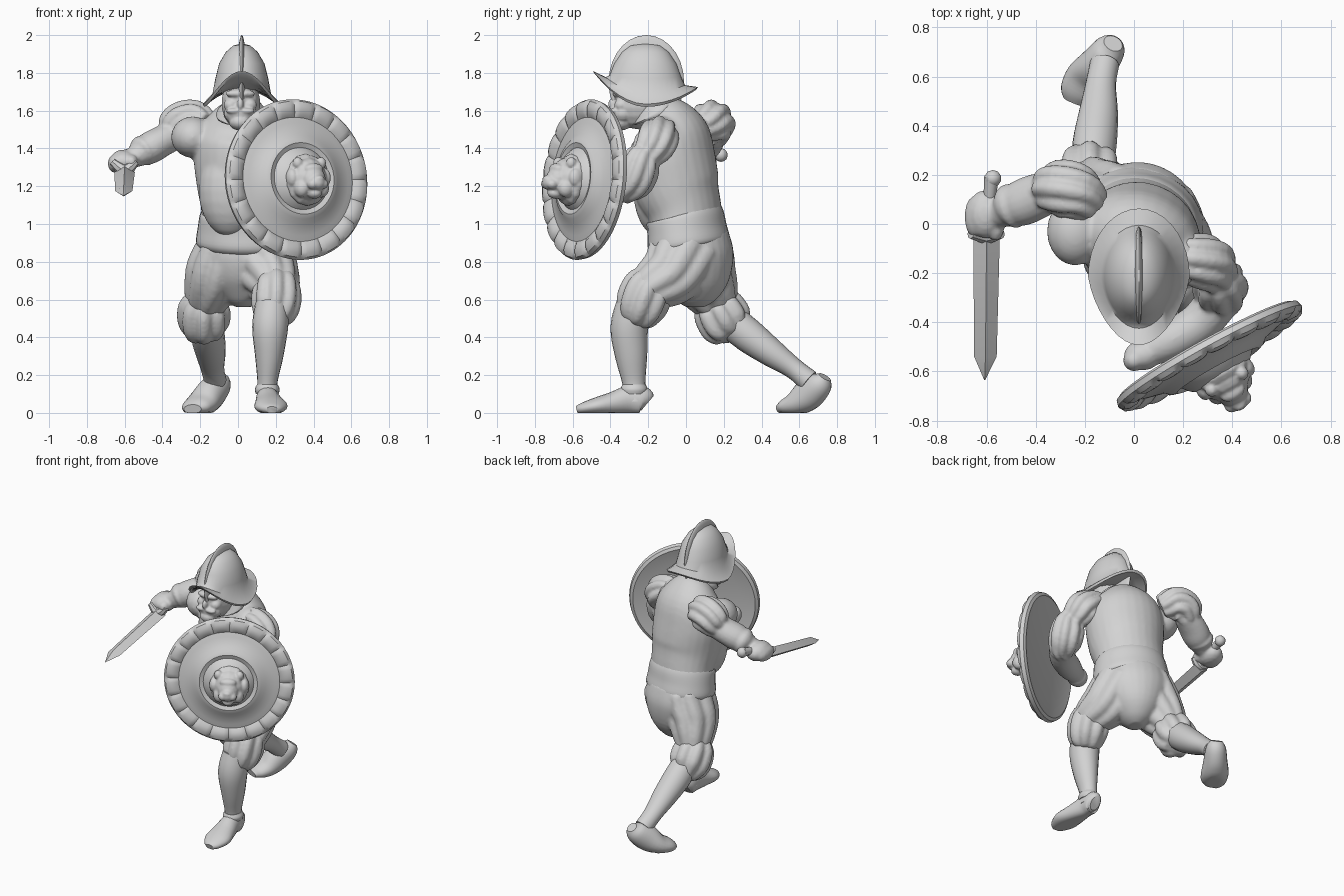
import bpy, bmesh, math
from mathutils import Vector, Matrix

grey = bpy.data.materials.new("plain_grey")
grey.diffuse_color = (0.65, 0.65, 0.65, 1)


def finish(name, bm, angle=40):
    bmesh.ops.recalc_face_normals(bm, faces=bm.faces[:])
    me = bpy.data.meshes.new(name)
    bm.to_mesh(me)
    bm.free()
    me.materials.append(grey)
    ob = bpy.data.objects.new(name, me)
    bpy.context.collection.objects.link(ob)
    bpy.ops.object.select_all(action='DESELECT')
    ob.select_set(True)
    bpy.context.view_layer.objects.active = ob
    bpy.ops.object.shade_smooth_by_angle(angle=math.radians(angle))
    return ob


def fuse(name, obs, voxel=0.012, smooth=3):
    """Join overlapping pieces into one softly blended surface."""
    bpy.ops.object.select_all(action='DESELECT')
    for o in obs:
        o.select_set(True)
    bpy.context.view_layer.objects.active = obs[0]
    if len(obs) > 1:
        bpy.ops.object.join()
    obs[0].name = name
    rm = obs[0].modifiers.new("blend", 'REMESH')
    rm.mode, rm.voxel_size, rm.use_smooth_shade = 'VOXEL', voxel, True
    sm = obs[0].modifiers.new("soften", 'SMOOTH')
    sm.factor, sm.iterations = 0.5, smooth


def skin(bm, rings):
    """Bridge equal-length rings and cap both ends."""
    vs = [[bm.verts.new(p) for p in r] for r in rings]
    n = len(vs[0])
    for a, b in zip(vs, vs[1:]):
        for i in range(n):
            j = (i + 1) % n
            bm.faces.new((a[i], a[j], b[j], b[i]))
    bm.faces.new(vs[0][::-1])
    bm.faces.new(vs[-1])


def spline(a, b, c, d, t):
    return 0.5 * (2*b + (c-a)*t + (2*a-5*b+4*c-d)*t*t + (3*b-a-3*c+d)*t**3)


def loft(name, secs, side=(1, 0, 0), n=20, lobes=0, amp=0.1, steps=4, floor=None):
    """Tube through sections (x, y, z, half width, half depth)."""
    S = [Vector(s) for s in secs]
    P = [S[0]] + S + [S[-1]]
    path = []
    for k in range(len(S) - 1):
        path += [spline(*P[k:k+4], i / steps) for i in range(steps)]
    path.append(S[-1])
    C = [Vector(p[:3]) for p in path]
    rings = []
    for k, p in enumerate(path):
        t = (C[min(k+1, len(C)-1)] - C[max(k-1, 0)]).normalized()
        u = Vector(side)
        u = (u - t * u.dot(t)).normalized()
        v = t.cross(u)
        ring = []
        for i in range(n):
            a = 2 * math.pi * i / n
            m = 1 + amp * (abs(math.cos(lobes * a / 2)) - 0.6) if lobes else 1
            q = C[k] + u * p[3] * m * math.cos(a) + v * p[4] * m * math.sin(a)
            if floor is not None:
                q.z = max(q.z, floor)
            ring.append(q)
        rings.append(ring)
    bm = bmesh.new()
    skin(bm, rings)
    return finish(name, bm)


def blobs(name, items, matrix=Matrix(), seg=14):
    """Ellipsoids (centre, radii) in one mesh."""
    bm = bmesh.new()
    for c, r in items:
        m = matrix @ Matrix.Translation(c) @ Matrix.Diagonal((*r, 1))
        bmesh.ops.create_uvsphere(bm, u_segments=seg, v_segments=seg // 2 + 2, radius=1, matrix=m)
    return finish(name, bm)


# Breastplate, flared waist and collar, twisted so the left shoulder leads
TW = (0.93, -0.36, 0)
chest = loft("chest", [(.03, .01, .97, .235, .185), (.03, -.01, 1.08, .23, .195), (.025, -.05, 1.2, .245, .225),
     (.02, -.07, 1.35, .26, .22), (.02, -.08, 1.47, .245, .2), (.02, -.11, 1.55, .18, .15),
     (.02, -.16, 1.61, .09, .09)], TW, 28)
bulges = blobs("bulges", [((-.04, -.14, 1.18), (.17, .14, .25)), ((-.24, -.03, 1.46), (.115, .14, .11)),
                          ((.19, -.14, 1.45), (.1, .12, .12))], seg=20)
fuse("breastplate", [chest, bulges], smooth=6)
loft("waist_flare", [(.03, .02, .87, .235, .19), (.03, .015, .9, .258, .212), (.03, .005, .97, .25, .205),
     (.03, -.005, 1.04, .238, .2), (.03, -.01, 1.06, .225, .18)], TW, 28)
loft("collar", [(.02, -.16, 1.56, .13, .13), (.02, -.17, 1.585, .135, .135), (.02, -.2, 1.63, .09, .1)], TW)

# Breeches and legs
seat = loft("seat", [(.03, .03, .95, .22, .19), (.03, .04, .83, .235, .21), (.03, .05, .7, .18, .18),
                     (.03, .05, .6, .1, .11), (.03, .05, .56, .04, .05)], TW, 28)
thigh_l = loft("thigh_l", [(.12, .02, .9, .15, .18), (.16, -.07, .75, .155, .17), (.2, -.18, .67, .125, .13),
     (.2, -.25, .62, .09, .09)], n=32, lobes=8, amp=.14)
thigh_r = loft("thigh_r", [(-.06, .05, .9, .14, .18), (-.11, .08, .75, .16, .18), (-.155, .14, .63, .13, .145),
     (-.18, .19, .55, .09, .1)], n=32, lobes=8, amp=.14)
fuse("breeches", [seat, thigh_l, thigh_r], smooth=4)
fuse("left_knee_puff", [loft("puff", [(.2, -.16, .71, .085, .09), (.205, -.2, .66, .12, .13), (.2, -.235, .57, .124, .132),
     (.185, -.26, .5, .1, .1), (.18, -.27, .475, .07, .07)], n=32, lobes=8, amp=.18)], smooth=2)
fuse("right_knee_puff", [loft("puff", [(-.17, .13, .62, .09, .09), (-.18, .165, .56, .13, .13), (-.18, .215, .475, .13, .137),
     (-.175, .255, .42, .095, .1), (-.17, .265, .4, .06, .07)], n=32, lobes=8, amp=.18)], smooth=2)
loft("left_shin", [(.18, -.27, .57, .09, .1), (.17, -.3, .45, .095, .1), (.165, -.29, .3, .075, .085),
     (.155, -.275, .15, .052, .06), (.155, -.27, .06, .06, .06)])
loft("right_shin", [(-.17, .22, .5, .085, .09), (-.16, .33, .41, .09, .09), (-.145, .45, .32, .08, .075),
     (-.135, .57, .235, .062, .056), (-.12, .65, .17, .06, .06)])
loft("left_shoe", [(.155, -.205, .05, .035, .05), (.155, -.23, .065, .055, .075), (.155, -.3, .07, .06, .075),
     (.165, -.39, .05, .075, .06), (.175, -.48, .035, .088, .045), (.18, -.55, .022, .06, .03),
     (.18, -.578, .015, .03, .02)], floor=0)
loft("right_shoe", [(-.085, .735, .19, .04, .035), (-.1, .71, .155, .065, .07), (-.145, .65, .1, .078, .085),
     (-.19, .59, .05, .09, .065), (-.225, .53, .03, .08, .045), (-.24, .495, .02, .05, .025)],
     (.85, -.5, 0), floor=0)
loft("left_ankle_cuff", [(.155, -.275, .1, .06, .065), (.155, -.275, .125, .066, .072), (.155, -.275, .15, .055, .062)])

# Sword arm
puff = loft("puff", [(-.17, .07, 1.51, .08, .08), (-.23, .125, 1.54, .11, .11), (-.3, .145, 1.525, .112, .114),
     (-.35, .14, 1.48, .09, .095), (-.375, .135, 1.46, .06, .07)], (0, 1, 0), 32, 8, .18)
fore = loft("fore", [(-.32, .14, 1.48, .08, .08), (-.4, .11, 1.44, .094, .082), (-.47, .08, 1.4, .092, .084),
     (-.54, .05, 1.36, .064, .06), (-.6, .04, 1.33, .05, .045)], (0, 1, 0))
cuff = loft("cuff", [(-.47, .08, 1.4, .08, .07), (-.505, .07, 1.385, .094, .084), (-.535, .055, 1.365, .06, .06)], (0, 1, 0))
hand = blobs("hand", [((-.605, .04, 1.33), (.077, .1, .064)), ((-.565, -.01, 1.33), (.038, .06, .04)),
                      ((-.65, .03, 1.32), (.04, .085, .05))])
fuse("right_arm", [puff, fore, cuff, hand], .01, 2)
# Sword
loft("sword_grip", [(-.58, .19, 1.37, .03, .03), (-.59, .08, 1.34, .025, .025), (-.6, -.05, 1.29, .03, .03)], n=10)
blobs("sword_pommel", [((-.575, .185, 1.365), (.036, .036, .036))], seg=10)
loft("sword_guard", [(-.665, -.04, 1.33, .02, .02), (-.6, -.045, 1.285, .035, .035), (-.54, -.04, 1.33, .02, .02)], (0, 1, 0), 8)
loft("sword_blade", [(-.6, -.04, 1.275, .054, .036), (-.605, -.54, 1.175, .046, .03), (-.608, -.635, 1.15, .002, .002)],
     n=4, steps=1)

# Shield arm
puff = loft("puff", [(.17, -.12, 1.45, .08, .08), (.23, -.14, 1.47, .1, .1), (.3, -.16, 1.43, .11, .11),
     (.335, -.2, 1.37, .09, .09), (.345, -.22, 1.34, .06, .06)], (0, 1, 0), 32, 8, .18)
elbow = loft("elbow", [(.34, -.2, 1.38, .07, .07), (.352, -.235, 1.33, .1, .102), (.35, -.275, 1.24, .107, .107),
     (.335, -.33, 1.19, .085, .085), (.32, -.36, 1.18, .06, .06)], (0, 1, 0), 32, 8, .18)
fore = loft("fore", [(.35, -.3, 1.21, .085, .09), (.27, -.4, 1.19, .08, .085), (.15, -.475, 1.19, .08, .08),
     (.06, -.52, 1.19, .06, .06)], (0, 0, 1))
hand = blobs("hand", [((.035, -.535, 1.19), (.077, .062, .07)), ((.0, -.555, 1.2), (.045, .045, .06))])
fuse("left_arm", [puff, elbow, fore, hand], .01, 2)

# Shield: turned disc, pillowed rim and boss
SH = Matrix.Translation((.31, -.54, 1.235)) @ Vector((.48, -.87, .1)).to_track_quat('Z', 'Y').to_matrix().to_4x4()
prof = [(.01, 0), (.3, -.012), (.4, -.035), (.42, -.025), (.427, 0), (.415, .018), (.39, .028), (.355, .026),
        (.33, .012), (.3, .02), (.24, .036), (.215, .058), (.19, .066), (.165, .056), (.14, .085), (.1, .11), (.01, .13)]
bm = bmesh.new()
skin(bm, [[SH @ Vector((r * math.cos(a), r * math.sin(a), h + (.014 * (abs(math.sin(10 * a)) ** .4 - .7) if .35 < r < .42 and h > 0 else 0)))
           for a in (2 * math.pi * i / 160 for i in range(160))] for r, h in prof])
finish("shield", bm, 35)
# Lion head boss: mane, muzzle, nose, jaw, brow, cheeks and ears
face = [((.01, -.01, .09), (.13, .14, .06)), ((.01, -.01, .12), (.1, .115, .075)), ((.01, -.02, .16), (.07, .08, .065)),
        ((.01, -.035, .205), (.045, .045, .045)), ((.01, -.02, .235), (.026, .018, .016)),
        ((.01, -.09, .17), (.038, .03, .045)), ((.01, .04, .175), (.055, .03, .035))]
for s in (-1, 1):
    face += [((.01 + s * .03, -.045, .21), (.03, .028, .032)), ((.01 + s * .07, .075, .13), (.028, .032, .028)),
             ((.01 + s * .06, -.06, .14), (.04, .05, .045)), ((.01 + s * .1, .0, .11), (.03, .05, .04))]
fuse("lion_head", [blobs("lion", face, SH)], .007, 2)

# Head with brow, nose, cheeks, moustache and beard
head = [((.015, -.25, 1.64), (.105, .13, .14)), ((.012, -.385, 1.635), (.018, .028, .034)),
        ((.012, -.345, 1.54), (.062, .06, .045)), ((.012, -.335, 1.585), (.088, .062, .06)),
        ((.012, -.355, 1.69), (.08, .035, .024))]
for s in (-1, 1):
    head += [((.012 + s * .035, -.382, 1.598), (.042, .024, .015)), ((.012 + s * .05, -.34, 1.63), (.038, .04, .035))]
fuse("head", [blobs("face", head)], .007, 2)

# Helmet: open brim peaked in front, rounded crown
rings = []
for sx, sy, z, lift in [(.11, .16, 1.69, .2), (.14, .2, 1.675, .45), (.198, .268, 1.62, 1), (.207, .278, 1.635, 1),
                        (.155, .21, 1.69, .5), (.14, .19, 1.77, .1), (.12, .165, 1.85, 0), (.085, .125, 1.91, 0),
                        (.045, .08, 1.945, 0), (.005, .01, 1.955, 0)]:
    ring = []
    for i in range(36):
        a = 2 * math.pi * i / 36
        c = math.cos(a)
        rise = .175 * max(c, 0) ** 1.9 + .09 * max(-c, 0) ** 2
        pinch = 1 - .22 * lift * max(c, 0)
        ring.append(Vector((.02 + sx * math.sin(a) * pinch, -.215 - sy * c, z + rise * lift)))
    rings.append(ring)
bm = bmesh.new()
skin(bm, rings)
finish("helmet", bm, 45)
blobs("helmet_comb", [((.02, -.21, 1.75), (.026, .2, .25))], seg=24)
